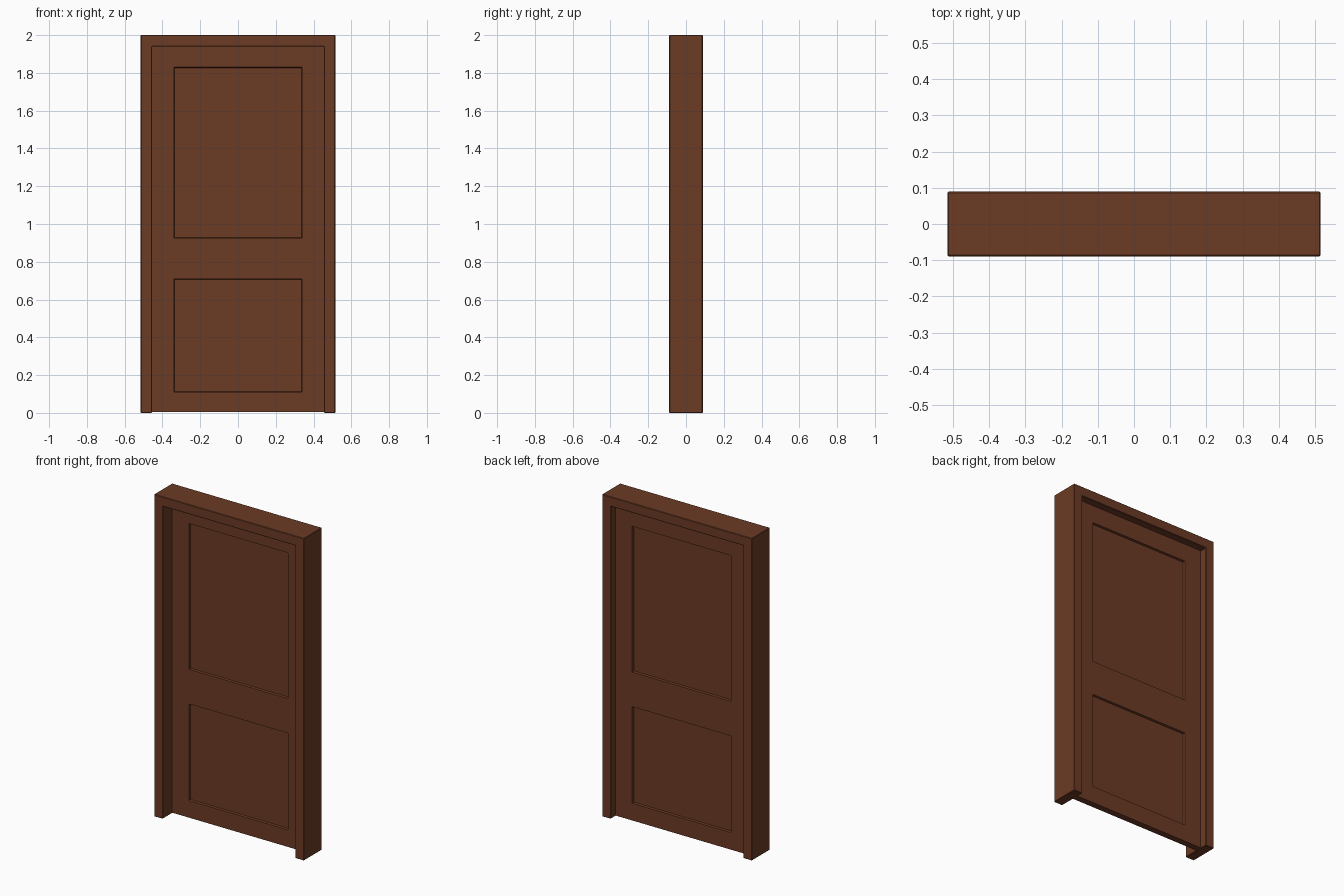
import bpy, bmesh

if "Cube" in bpy.data.objects:
    bpy.data.objects.remove(bpy.data.objects["Cube"])

# One brown wood for everything
wood = bpy.data.materials.new("brown_wood")
wood.diffuse_color = (0.15, 0.043, 0.018, 1)
wood.use_nodes = True
wood.node_tree.nodes["Principled BSDF"].inputs["Base Color"].default_value = wood.diffuse_color

HALF_W, HEIGHT, HALF_D = 0.515, 2.0, 0.089
OPEN_W, OPEN_H = 0.455, 1.94


def finish(bm, name):
    bmesh.ops.recalc_face_normals(bm, faces=bm.faces)
    mesh = bpy.data.meshes.new(name)
    bm.to_mesh(mesh)
    bm.free()
    obj = bpy.data.objects.new(name, mesh)
    mesh.materials.append(wood)
    bpy.context.collection.objects.link(obj)
    return obj


# Frame: upside-down U outline pushed through the wall depth
bm = bmesh.new()
outline = [(-HALF_W, 0), (-HALF_W, HEIGHT), (HALF_W, HEIGHT), (HALF_W, 0),
           (OPEN_W, 0), (OPEN_W, OPEN_H), (-OPEN_W, OPEN_H), (-OPEN_W, 0)]
face = bm.faces.new([bm.verts.new((x, -HALF_D, z)) for x, z in outline])
ext = bmesh.ops.extrude_face_region(bm, geom=[face])
bmesh.ops.translate(bm, vec=(0, 2 * HALF_D, 0),
                    verts=[v for v in ext["geom"] if isinstance(v, bmesh.types.BMVert)])
frame = finish(bm, "door_frame")
bevel = frame.modifiers.new("softened_edges", "BEVEL")
bevel.width = 0.003
bevel.segments = 1

# Door leaf: slab cut along the panel borders, panels sunk on both sides
Y0, Y1, Z0 = 0.003, 0.043, 0.004
PANEL_X = 0.34
PANELS = [(0.11, 0.71), (0.925, 1.83)]
bm = bmesh.new()
bmesh.ops.create_cube(bm, size=1)
bmesh.ops.scale(bm, vec=(2 * OPEN_W, Y1 - Y0, OPEN_H - Z0), verts=bm.verts)
bmesh.ops.translate(bm, vec=(0, (Y0 + Y1) / 2, (OPEN_H + Z0) / 2), verts=bm.verts)
cuts = [((x, 0, 0), (1, 0, 0)) for x in (-PANEL_X, PANEL_X)]
cuts += [((0, 0, z), (0, 0, 1)) for pair in PANELS for z in pair]
for co, no in cuts:
    bmesh.ops.bisect_plane(bm, geom=bm.verts[:] + bm.edges[:] + bm.faces[:],
                           plane_co=co, plane_no=no)
bm.normal_update()


def is_panel(f):
    c = f.calc_center_median()
    return (abs(f.normal.y) > 0.9 and abs(c.x) < PANEL_X
            and any(a < c.z < b for a, b in PANELS))


bmesh.ops.inset_individual(bm, faces=[f for f in bm.faces if is_panel(f)],
                           thickness=0.004, depth=-0.013)
finish(bm, "door_leaf")
